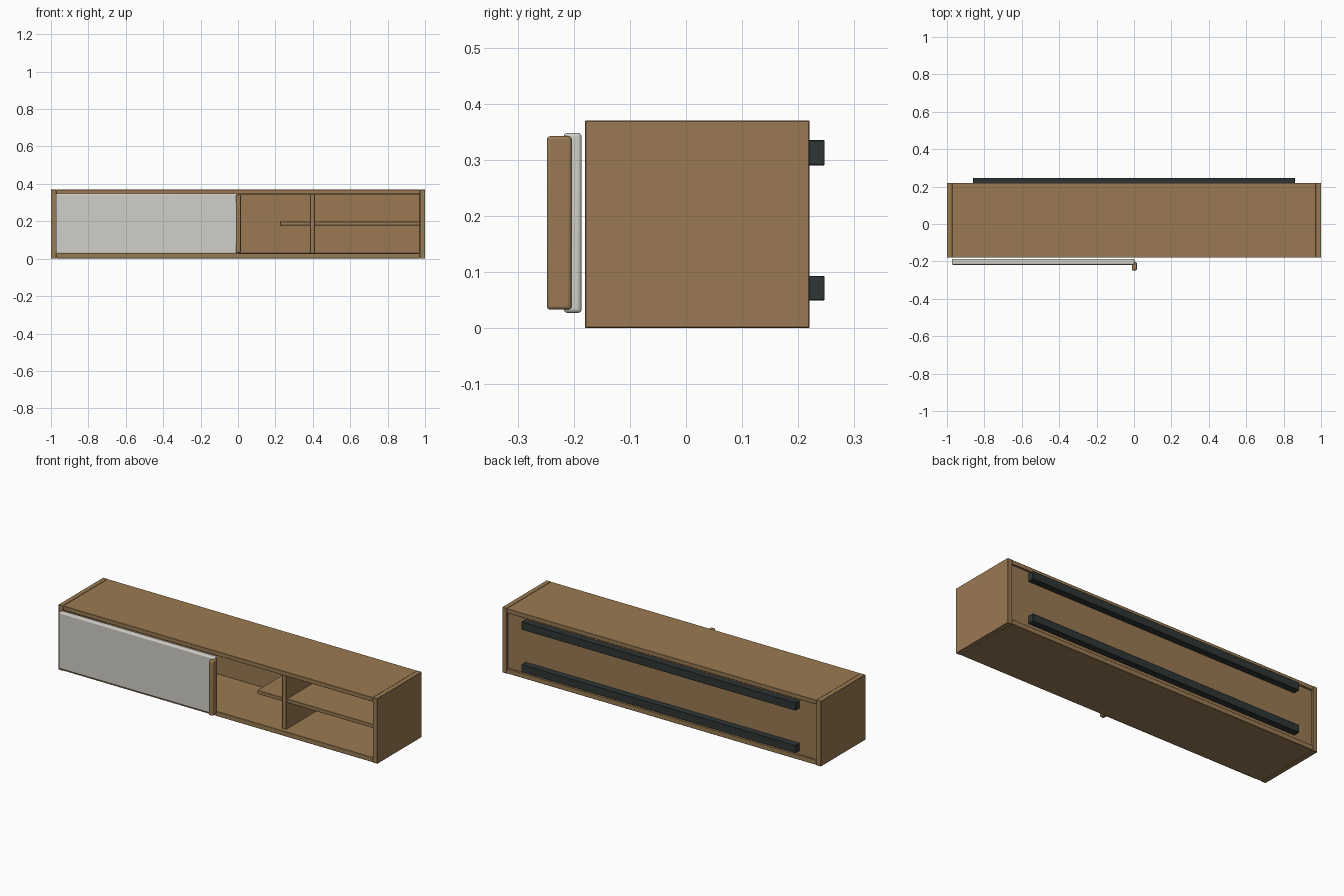
import bpy

old = bpy.data.objects.get("Cube")
if old:
    bpy.data.objects.remove(old, do_unlink=True)


def material(name, rgb):
    m = bpy.data.materials.new(name)
    m.use_nodes = True
    m.diffuse_color = (*rgb, 1)
    m.node_tree.nodes["Principled BSDF"].inputs["Base Color"].default_value = (*rgb, 1)
    return m


wood = material("oak wood", (0.32, 0.195, 0.085))
white = material("off white", (0.64, 0.62, 0.57))
dark = material("dark metal", (0.028, 0.037, 0.036))


def box(name, mat, x, y, z, bevel=0.0015, segments=1):
    """Box spanning the given (low, high) ranges, with eased edges."""
    bpy.ops.mesh.primitive_cube_add(size=1, location=[sum(r) / 2 for r in (x, y, z)])
    ob = bpy.context.object
    ob.name = name
    ob.scale = [r[1] - r[0] for r in (x, y, z)]
    bpy.ops.object.transform_apply(location=False, rotation=False, scale=True)
    ob.data.materials.append(mat)
    mod = ob.modifiers.new("eased edges", "BEVEL")
    mod.width = bevel
    mod.segments = segments
    if segments > 1:
        bpy.ops.object.shade_smooth_by_angle()
    return ob


front, back, inner = -0.18, 0.22, 0.972
height = 0.37

# Cabinet shell
for side, x in (("right", (-1, -inner)), ("left", (inner, 1))):
    box(side + "_side_panel", wood, x, (front, back), (0, height))
box("bottom_panel", wood, (-inner, inner), (front, back), (0.002, 0.029))
box("top_panel", wood, (-inner, inner), (front, back), (0.345, height - 0.001))
box("back_panel", wood, (-inner, inner), (0.195, 0.211), (0.028, 0.346))

# Open compartment
box("divider", wood, (0.385, 0.411), (-0.155, 0.196), (0.028, 0.346))
box("shelf", wood, (0.225, inner), (-0.148, 0.196), (0.178, 0.199))

# Sliding door with its upright pull
box("sliding_door", white, (-0.974, 0.002), (-0.218, -0.186), (0.027, 0.348), 0.007, 3)
box("door_pull", wood, (-0.012, 0.015), (-0.248, -0.204), (0.033, 0.342), 0.006, 3)

# Wall rails
for name, z in (("lower_rail", (0.049, 0.093)), ("upper_rail", (0.29, 0.335))):
    box(name, dark, (-0.86, 0.86), (0.209, 0.247), z)
